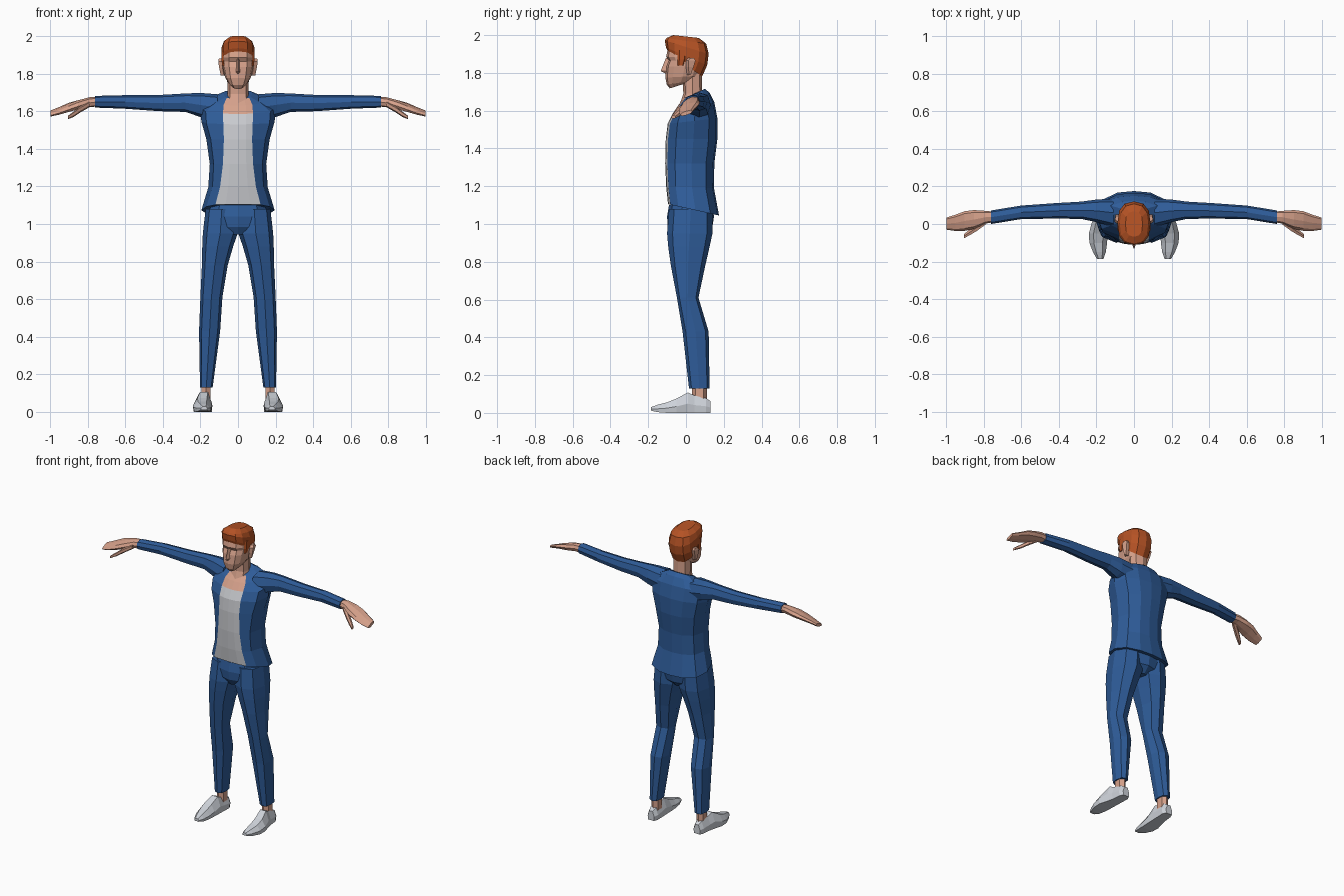
import bpy, bmesh, math


def material(name, rgb):
    m = bpy.data.materials.new(name)
    m.diffuse_color = (*rgb, 1)
    return m


BLUE = material("suit blue", (.028, .108, .32))
SHIRT = material("shirt grey", (.58, .59, .62))
SKIN = material("skin", (.68, .36, .26))
HAIR = material("ginger hair", (.46, .085, .018))
SHOE = material("shoe white", (.62, .65, .70))


def loft(name, rings, mats, rule=None, both=False):
    """Skin a row of rings, cap the ends; both=True adds the mirrored twin."""
    me = bpy.data.meshes.new(name)
    bm = bmesh.new()
    for s in ((1, -1) if both else (1,)):
        rows = [[bm.verts.new((s * x, y, z)) for x, y, z in r] for r in rings]
        n = len(rows[0])
        for i in range(len(rows) - 1):
            for j in range(n):
                k = (j + 1) % n
                f = bm.faces.new((rows[i][j], rows[i][k], rows[i + 1][k], rows[i + 1][j]))
                f.material_index = rule(i, j) if rule else 0
        bm.faces.new(rows[0])
        bm.faces.new(rows[-1])
    bmesh.ops.recalc_face_normals(bm, faces=bm.faces)
    bm.to_mesh(me)
    bm.free()
    for m in mats:
        me.materials.append(m)
    ob = bpy.data.objects.new(name, me)
    bpy.context.collection.objects.link(ob)
    return ob


def oval(n, p=.8):
    """Unit rounded-square outline, first point towards -v."""
    pts = []
    for k in range(n):
        a = 2 * math.pi * k / n
        c, s = math.sin(a), -math.cos(a)
        pts.append((math.copysign(abs(c) ** p, c), math.copysign(abs(s) ** p, s)))
    return pts


def flat_ring(x0, x1, y0, y1, zf, zb=None, n=8, p=.8):
    """Horizontal ring, height running from zf at the front to zb at the back."""
    zb = zf if zb is None else zb
    return [((x0 + x1) / 2 + u * (x1 - x0) / 2, (y0 + y1) / 2 + v * (y1 - y0) / 2,
             zf + (zb - zf) * (v + 1) / 2) for u, v in oval(n, p)]


def side_ring(x, y, z, hy, hz, tilt=0, n=8, p=.8):
    """Ring facing along x; tilt lowers the front edge."""
    return [(x, y + u * hy, z + v * hz + u * tilt) for u, v in oval(n, p)]


# Jacket with shirt strip and bare collar: front z, back z, half width, front y, back y, shirt half width
def torso_ring(zf, zb, w, f, b, s):
    half = [(0, f), (s * .55, f + .003), (s, f + .012), (w * .86, f + (b - f) * .2),
            (w, (f + b) / 2 + .01), (w * .86, b - (b - f) * .17), (w * .45, b - .008), (0, b)]
    full = half + [(-x, y) for x, y in half[-2:0:-1]]
    return [(x, y, zf + (zb - zf) * (y - f) / (b - f)) for x, y in full]


loft("jacket_and_shirt", [torso_ring(*r) for r in (
    (1.105, 1.045, .195, -.095, .175, .12),
    (1.20, 1.19, .158, -.105, .148, .095),
    (1.32, 1.32, .15, -.11, .15, .08),
    (1.45, 1.45, .168, -.107, .166, .075),
    (1.53, 1.56, .195, -.097, .166, .078),
    (1.585, 1.645, .20, -.07, .15, .08),
    (1.63, 1.695, .14, -.04, .125, .076),
    (1.665, 1.715, .078, -.012, .10, .06))], [BLUE, SHIRT, SKIN],
    lambda i, j: 0 if 2 <= j <= 11 else (1 if i < 5 else 2))

# Sleeves
loft("sleeve", [side_ring(*r) for r in (
    (.11, .06, 1.62, .075, .07), (.20, .07, 1.633, .06, .064),
    (.28, .073, 1.645, .046, .049), (.42, .07, 1.643, .041, .043),
    (.60, .062, 1.649, .036, .036), (.76, .036, 1.65, .036, .031))], [BLUE], both=True)

# Hands: palm with fingers, and thumb
loft("hand", [side_ring(*r) for r in (
    (.74, .038, 1.65, .027, .025, 0), (.79, .036, 1.648, .034, .026, .004),
    (.85, .024, 1.634, .05, .024, .008), (.90, .016, 1.62, .052, .020, .012),
    (.95, .006, 1.602, .043, .015, .012), (.998, .002, 1.587, .032, .011, .010))],
    [SKIN], both=True)
loft("thumb", [side_ring(*r, n=6) for r in (
    (.79, .012, 1.637, .018, .016), (.84, -.022, 1.608, .02, .016),
    (.875, -.045, 1.583, .017, .014), (.905, -.066, 1.566, .012, .009))], [SKIN], both=True)

# Trousers: hips and two legs
loft("trouser_hips", [flat_ring(-w, w, f, b, z, n=10) for z, w, f, b in (
    (.945, .05, -.075, .10), (.985, .12, -.097, .14),
    (1.04, .165, -.10, .148), (1.10, .15, -.09, .14))], [BLUE])
loft("trouser_leg", [flat_ring(x0, x1, y0, y1, z) for z, x0, x1, y0, y1 in (
    (1.08, .0, .172, -.09, .14), (.95, .002, .187, -.10, .14),
    (.88, .026, .19, -.094, .125), (.78, .055, .192, -.08, .102),
    (.61, .083, .20, -.048, .066), (.43, .095, .207, -.018, .12),
    (.13, .135, .202, .016, .125))], [BLUE], both=True)

# Ankles and shoes
loft("ankle", [flat_ring(.142, .196, .033, .11, z, n=6) for z in (.06, .16)], [SKIN], both=True)
loft("shoe", [[(x + u * w, y, z0 + v * (z1 - z0)) for u, v in (
    (-.9, 0), (-1, .45), (-.5, 1), (.5, 1), (1, .45), (.9, 0))]
    for y, x, w, z0, z1 in (
        (.13, .172, .024, 0, .062), (.105, .172, .036, 0, .078), (.045, .176, .038, 0, .092),
        (.01, .181, .042, 0, .108), (-.05, .19, .05, 0, .076), (-.10, .19, .047, 0, .056),
        (-.15, .184, .034, .004, .043), (-.186, .18, .017, .012, .030))], [SHOE], both=True)

# Neck and head
loft("neck", [flat_ring(-w, w, f, b, z) for z, w, f, b in (
    (1.60, .066, -.045, .09), (1.69, .056, -.014, .085), (1.80, .058, -.02, .085))], [SKIN])
loft("head", [flat_ring(-w, w, f, b, zf, zb, n=12) for zf, zb, w, f, b in (
    (1.718, 1.745, .030, -.086, .0), (1.738, 1.76, .050, -.102, .045),
    (1.775, 1.785, .069, -.109, .075), (1.835, 1.835, .081, -.104, .09),
    (1.865, 1.865, .083, -.092, .095), (1.885, 1.885, .084, -.105, .10),
    (1.93, 1.93, .08, -.096, .10), (1.975, 1.97, .055, -.065, .08))], [SKIN])
loft("nose", [[(-w, -.085, z), (0, y, z), (w, -.085, z)] for z, y, w in (
    (1.798, -.112, .013), (1.81, -.134, .019), (1.835, -.124, .014), (1.88, -.106, .010))], [SKIN])
loft("ear", [[(x, y0, z), (x + .018, y0 + .012, z), (x + .012, y1, z), (x - .01, y1, z)]
             for z, x, y0, y1 in ((1.79, .074, .005, .025), (1.83, .082, .0, .04),
                                  (1.865, .087, .0, .05), (1.88, .084, .012, .042))],
     [SKIN], both=True)

# Hair: slanted cap, low at the nape, swept up at the front
loft("hair", [flat_ring(-w, w, f, b, zf, zb, n=12) for zf, zb, w, f, b in (
    (1.918, 1.78, .080, -.098, .085), (1.935, 1.84, .088, -.106, .112),
    (1.972, 1.90, .088, -.112, .12), (1.984, 1.955, .076, -.104, .107),
    (2.0, 1.985, .046, -.068, .068))], [HAIR])
loft("sideburn", [flat_ring(.066, x, -.045, y, z, n=6) for z, x, y in (
    (1.84, .084, -.01), (1.87, .088, .0), (1.92, .088, .01))], [HAIR], both=True)
